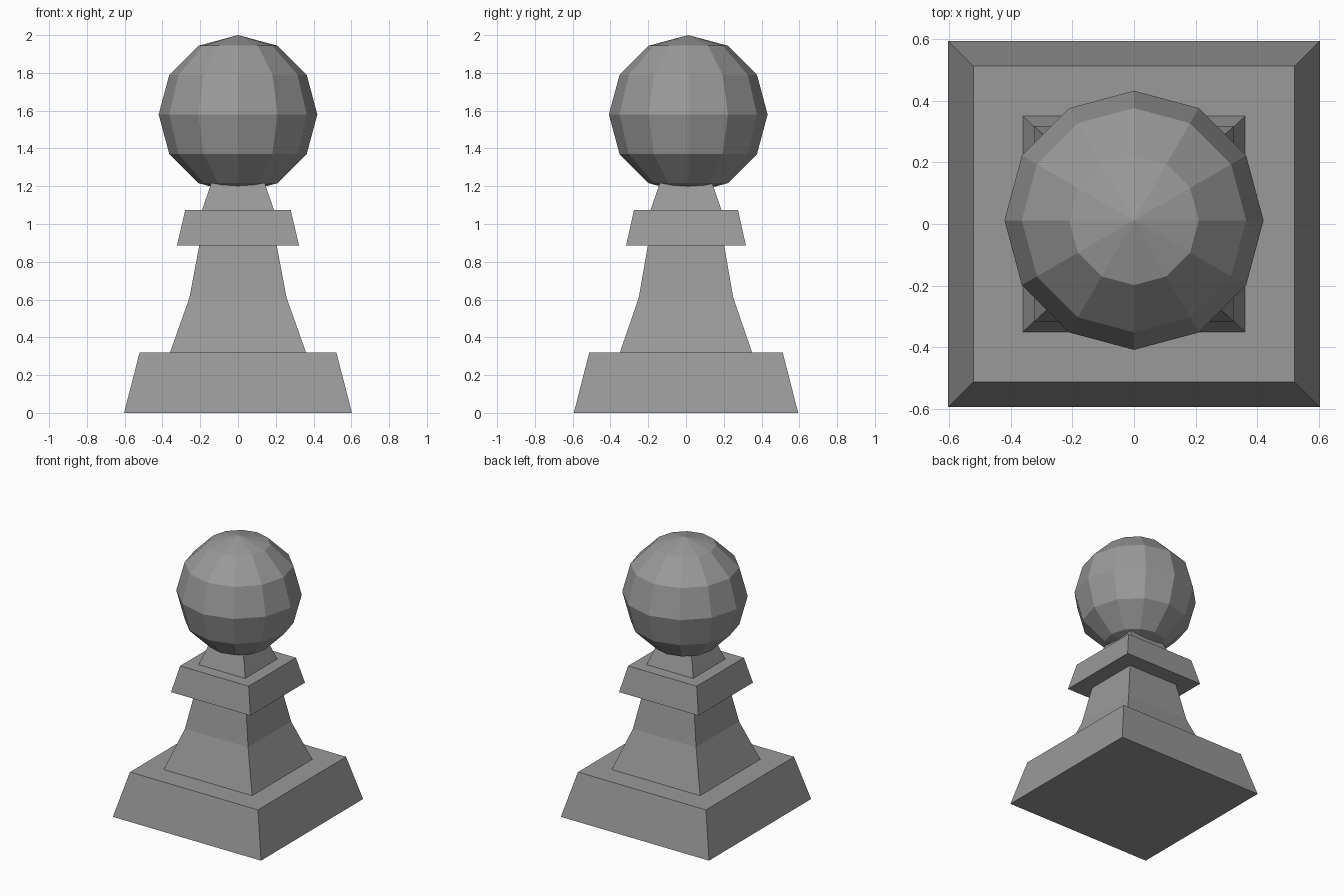
import bpy
import bmesh
from mathutils import Matrix

cube = bpy.data.objects.get("Cube")
if cube:
    bpy.data.objects.remove(cube, do_unlink=True)

stone = bpy.data.materials.new("grey stone")
stone.use_nodes = True
GREY = (0.32, 0.32, 0.32, 1)
stone.diffuse_color = GREY
stone.node_tree.nodes["Principled BSDF"].inputs["Base Color"].default_value = GREY


def finish(name, bm):
    bmesh.ops.recalc_face_normals(bm, faces=bm.faces)
    mesh = bpy.data.meshes.new(name)
    bm.to_mesh(mesh)
    bm.free()
    mesh.materials.append(stone)
    bpy.context.collection.objects.link(bpy.data.objects.new(name, mesh))


def tapered_block(name, levels):
    """Closed four-sided loft through (half x, half y, z) levels."""
    bm = bmesh.new()
    corners = ((-1, -1), (1, -1), (1, 1), (-1, 1))
    rings = [[bm.verts.new((sx * hx, sy * hy, z)) for sx, sy in corners]
             for hx, hy, z in levels]
    bm.faces.new(rings[0])
    bm.faces.new(rings[-1])
    for low, high in zip(rings, rings[1:]):
        for i in range(4):
            j = (i + 1) % 4
            bm.faces.new((low[i], low[j], high[j], high[i]))
    finish(name, bm)


# Square plinth, flared shaft, collar and neck
tapered_block("base", [(0.603, 0.594, 0), (0.521, 0.512, 0.32)])
tapered_block("shaft", [(0.36, 0.35, 0.32), (0.257, 0.25, 0.61), (0.205, 0.202, 0.887)])
tapered_block("collar", [(0.323, 0.317, 0.887), (0.279, 0.275, 1.075)])
tapered_block("neck", [(0.19, 0.187, 1.075), (0.13, 0.128, 1.25)])

# Faceted ball, set slightly toward the back
ball = bmesh.new()
bmesh.ops.create_uvsphere(ball, u_segments=12, v_segments=6, radius=0.42,
                          matrix=Matrix.Translation((0, 0.012, 1.58)))
finish("ball", ball)
